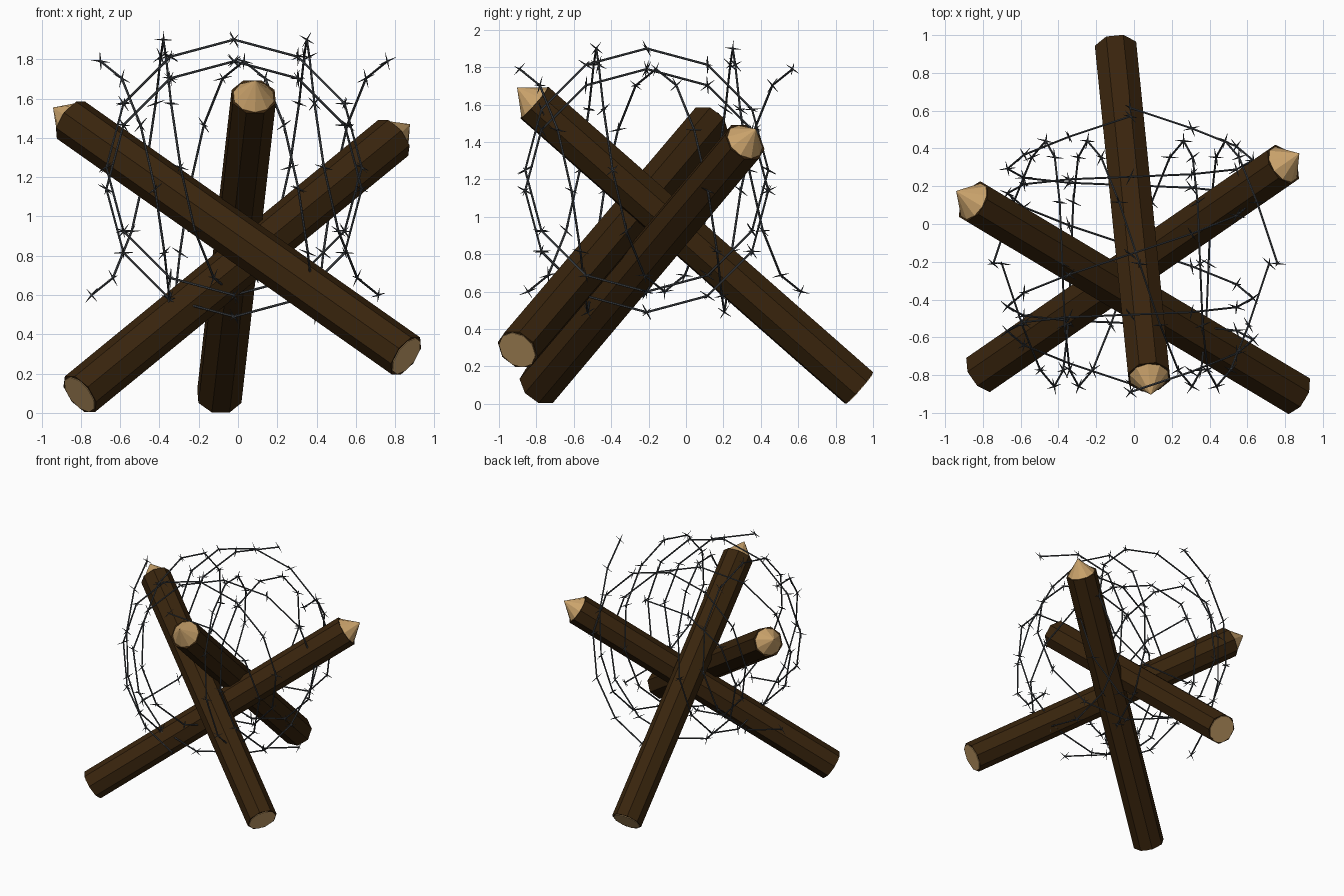
import bpy, bmesh, math, random
from mathutils import Vector, Matrix

if "Cube" in bpy.data.objects:
    bpy.data.objects.remove(bpy.data.objects["Cube"])

random.seed(4)


def material(name, rgb):
    m = bpy.data.materials.new(name)
    m.diffuse_color = (*rgb, 1)
    m.use_nodes = True
    m.node_tree.nodes["Principled BSDF"].inputs["Base Color"].default_value = m.diffuse_color
    return m


BARK = material("dark bark", (0.041, 0.018, 0.004))
WOOD = material("cut wood", (0.60, 0.37, 0.15))
WIRE = material("dark steel", (0.06, 0.067, 0.075))


def rod(bm, p, q, r1, r2, sides, turn=0.0):
    """Cylinder or cone from p to q."""
    d = q - p
    m = (Matrix.Translation((p + q) / 2) @ d.to_track_quat('Z', 'Y').to_matrix().to_4x4()
         @ Matrix.Rotation(turn, 4, 'Z'))
    bmesh.ops.create_cone(bm, cap_ends=True, segments=sides, radius1=r1, radius2=r2,
                          depth=d.length, matrix=m)


def finish(bm, name, mat):
    me = bpy.data.meshes.new(name)
    bm.to_mesh(me)
    bm.free()
    me.materials.append(mat)
    ob = bpy.data.objects.new(name, me)
    bpy.context.collection.objects.link(ob)


# Three crossed logs: foot centre, shoulder centre
logs = {
    "right_foot_log": ((0.855, -0.90, 0.29), (-0.85, 0.12, 1.49)),
    "left_foot_log": ((-0.805, -0.785, 0.095), (0.79, 0.315, 1.40)),
    "rear_foot_log": ((-0.095, 0.925, 0.085), (0.08, -0.81, 1.61)),
}
for name, (a, b) in logs.items():
    a, b = Vector(a), Vector(b)
    d = (b - a).normalized()
    bm = bmesh.new()
    rod(bm, a, b, 0.119, 0.119, 8, math.pi / 8)
    finish(bm, name, BARK)
    # sharpened point and sawn foot
    bm = bmesh.new()
    rod(bm, b - d * 0.002, b + d * 0.125, 0.108, 0.0, 10)
    finish(bm, name + "_point", WOOD)
    bm = bmesh.new()
    rod(bm, a - d * 0.004, a + d * 0.004, 0.107, 0.107, 10)
    finish(bm, name + "_sawn_end", WOOD)

# Barbed wire coils: two turns each, twelve straight pieces per turn
R, PITCH, SLANT, STEPS = 0.65, 0.73, 0.095, 24


def coil(flip):
    """(along axis, sideways, height) points of one coil."""
    pts = []
    for i in range(STEPS + 1):
        t = 2 * math.pi * i / 12
        along = -0.70 + PITCH * i / 12 + SLANT * math.sin(t)
        side = -R * math.sin(t)
        z = 1.14 + R * math.cos(t)
        pts.append((-along, side, 2.39 - z) if flip else (along, side, z))
    return pts


def barbed_wire(name, pts):
    bm = bmesh.new()
    for p, q in zip(pts, pts[1:]):
        rod(bm, p, q, 0.006, 0.006, 6)
    finish(bm, name, WIRE)
    # four thin spikes at every joint
    bm = bmesh.new()
    for i, p in enumerate(pts):
        t = (pts[min(i + 1, len(pts) - 1)] - pts[max(i - 1, 0)]).normalized()
        u = t.orthogonal().normalized()
        u.rotate(Matrix.Rotation(random.uniform(0, math.pi), 3, t))
        v = t.cross(u)
        for k, s in ((u, 0.5), (-u, -0.5), (v, 0.5), (-v, -0.5)):
            rod(bm, p, p + (k + t * s).normalized() * 0.048, 0.005, 0.001, 4)
    finish(bm, name + "_barbs", WIRE)


for flip, label in ((False, "upper_end"), (True, "lower_end")):
    pts = coil(flip)
    x_shift = 0.015 if flip else 0.0
    y_shift = -0.085 if flip else -0.19
    barbed_wire("crosswise_wire_" + label,
                [Vector((a + x_shift, s - 0.21, z)) for a, s, z in pts])
    barbed_wire("lengthwise_wire_" + label,
                [Vector((-s - 0.02, a + y_shift, z)) for a, s, z in pts])
